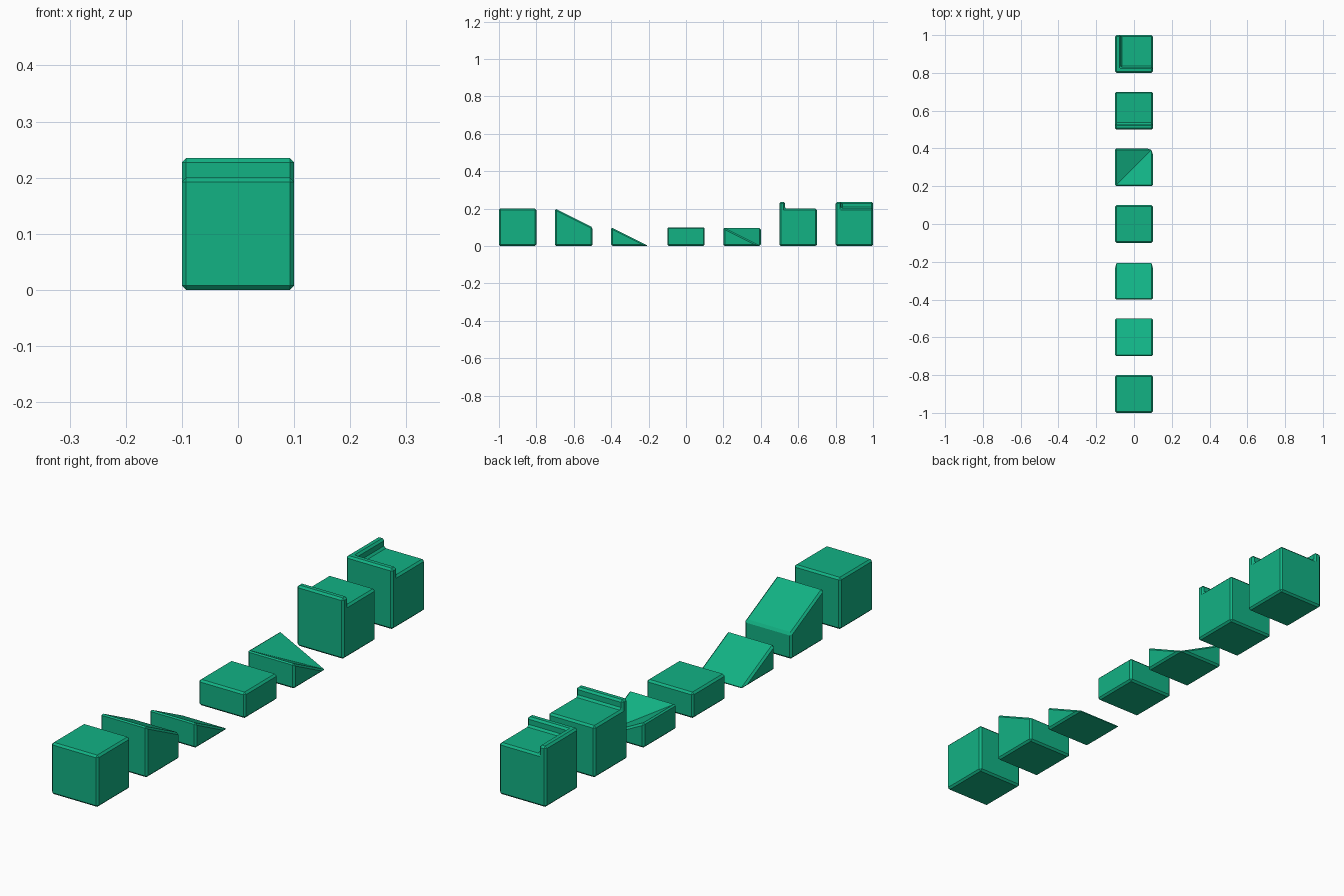
import bpy, bmesh

if "Cube" in bpy.data.objects:
    bpy.data.objects.remove(bpy.data.objects["Cube"])

A = 0.1        # half tile width
C = -0.07      # inner face of the kerbs
T = 0.235      # kerb top
BEVEL = 0.0075

mat = bpy.data.materials.new("green")
mat.diffuse_color = (0.006, 0.445, 0.231, 1)
mat.use_nodes = True
mat.node_tree.nodes["Principled BSDF"].inputs["Base Color"].default_value = mat.diffuse_color


def solid(name, y, verts, faces):
    """Mesh centred on its tile, with chamfered edges."""
    bm = bmesh.new()
    vs = [bm.verts.new(v) for v in verts]
    for f in faces:
        bm.faces.new([vs[i] for i in f])
    bmesh.ops.recalc_face_normals(bm, faces=bm.faces)
    me = bpy.data.meshes.new(name)
    bm.to_mesh(me)
    bm.free()
    me.materials.append(mat)
    ob = bpy.data.objects.new(name, me)
    ob.location.y = y
    bpy.context.collection.objects.link(ob)
    mod = ob.modifiers.new("chamfer", 'BEVEL')
    mod.width = BEVEL
    mod.segments = 1
    mod.limit_method = 'ANGLE'
    mod.angle_limit = 0.75     # leaves the shallow valley sharp
    mod.use_clamp_overlap = False
    return ob


def prism(name, y, profile):
    """Side profile (y, z) extruded across x."""
    n = len(profile)
    verts = [(x, p, z) for x in (-A, A) for p, z in profile]
    faces = [tuple(range(n)), tuple(range(n, 2 * n))]
    faces += [(i, (i + 1) % n, n + (i + 1) % n, n + i) for i in range(n)]
    return solid(name, y, verts, faces)


# Tiles described by a side profile
prism("full_block", -0.9, [(-A, 0), (A, 0), (A, 0.2), (-A, 0.2)])
prism("upper_ramp", -0.6, [(-A, 0), (A, 0), (A, 0.1), (-A, 0.2)])
prism("lower_ramp", -0.3, [(-A, 0), (A, 0), (-A, 0.1)])
prism("half_block", 0.0, [(-A, 0), (A, 0), (A, 0.1), (-A, 0.1)])
prism("edge_kerb_block", 0.6,
      [(-A, 0), (A, 0), (A, 0.2), (C, 0.2), (C, T), (-A, T)])

# Base corners shared by the two corner tiles
base = [(-A, -A, 0), (A, -A, 0), (A, A, 0), (-A, A, 0)]

# Inner corner ramp: two slopes meeting in a diagonal valley
solid("corner_ramp", 0.3,
      base + [(-A, -A, 0.1), (A, -A, 0.1), (-A, A, 0.1)],
      [(3, 2, 1, 0), (0, 1, 5, 4), (1, 2, 5), (2, 3, 6), (3, 0, 4, 6),
       (4, 5, 2), (4, 2, 6)])

# Block with an L-shaped kerb on the front and left
solid("corner_kerb_block", 0.9,
      base + [(-A, -A, T), (A, -A, T), (A, C, T), (C, C, T), (C, A, T), (-A, A, T),
              (A, C, 0.2), (A, A, 0.2), (C, A, 0.2), (C, C, 0.2)],
      [(3, 2, 1, 0), (0, 1, 5, 4), (1, 2, 11, 10, 6, 5), (2, 3, 9, 8, 12, 11),
       (3, 0, 4, 9), (4, 5, 6, 7, 8, 9), (13, 10, 11, 12),
       (7, 6, 10, 13), (8, 7, 13, 12)])
